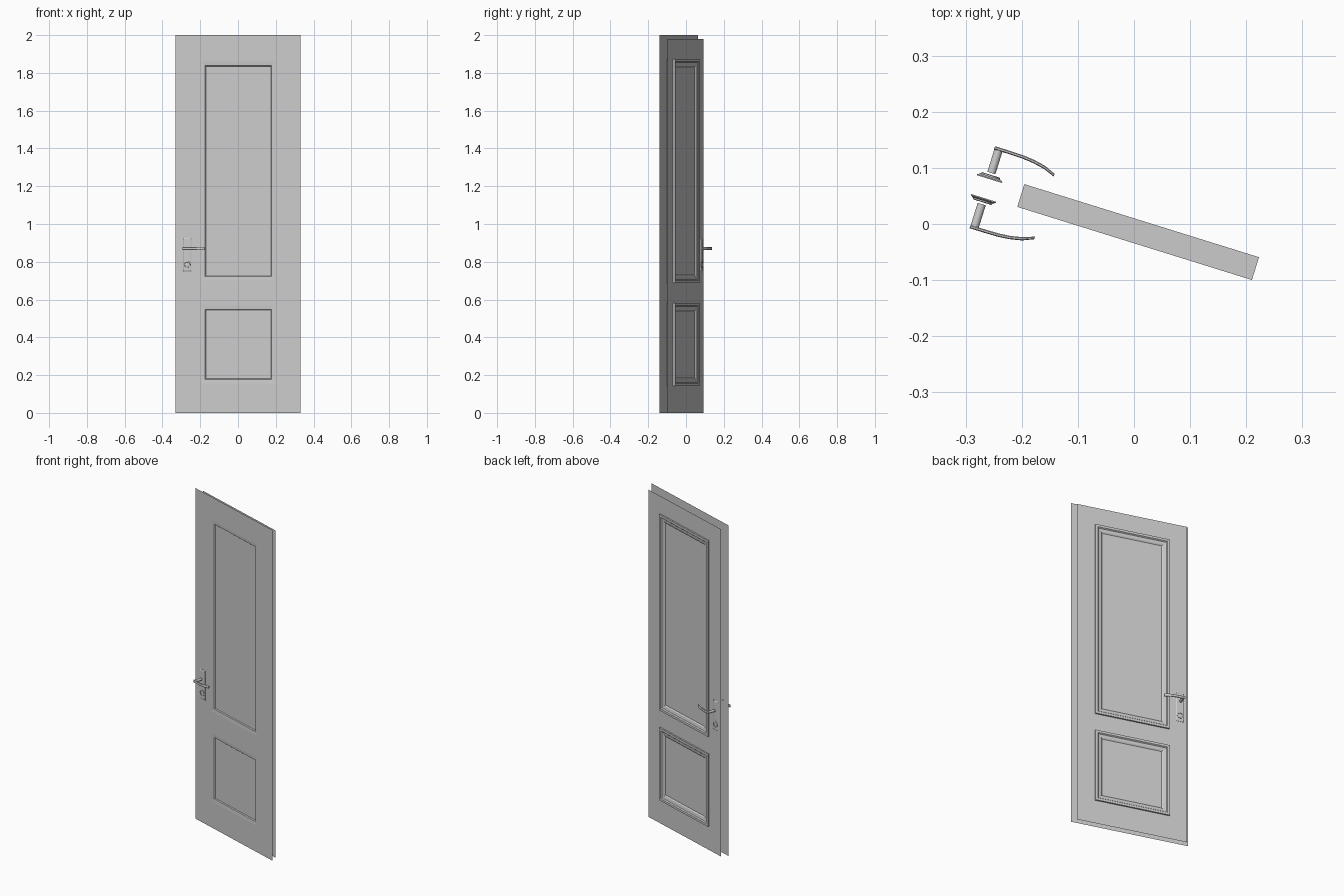
import bpy, bmesh, math
from mathutils import Matrix

if "Cube" in bpy.data.objects:
    bpy.data.objects.remove(bpy.data.objects["Cube"])

# The door stands slightly ajar: local x runs along the leaf, y through it
PLACE = Matrix.Translation((0, -0.038, 0)) @ Matrix.Rotation(math.radians(-17.3), 4, 'Z')
MID = 0.0185          # middle of the leaf thickness
HX = -0.281           # handle position along the leaf


def finish(name, bm, smooth=False):
    bmesh.ops.remove_doubles(bm, verts=bm.verts, dist=1e-6)
    bmesh.ops.recalc_face_normals(bm, faces=bm.faces)
    me = bpy.data.meshes.new(name)
    bm.to_mesh(me)
    bm.free()
    ob = bpy.data.objects.new(name, me)
    bpy.context.collection.objects.link(ob)
    ob.matrix_world = PLACE
    if smooth:
        bpy.ops.object.select_all(action='DESELECT')
        ob.select_set(True)
        bpy.context.view_layer.objects.active = ob
        bpy.ops.object.shade_smooth_by_angle(angle=math.radians(35))
    return ob


def sheet(name, half, top, y, hole, zs):
    """Flat skin of the leaf with the two panel openings left out."""
    bm = bmesh.new()
    xs = [-half, -hole, hole, half]
    zs = [0] + zs + [top]
    for i in range(3):
        for j in range(5):
            if i == 1 and j in (1, 3):
                continue
            c = [(xs[i], zs[j]), (xs[i + 1], zs[j]), (xs[i + 1], zs[j + 1]), (xs[i], zs[j + 1])]
            bm.faces.new([bm.verts.new((x, y, z)) for x, z in c])
    ob = finish(name, bm)
    me = ob.data
    if me.polygons[0].normal.y * (y - MID) < 0:
        me.flip_normals()


def loft(bm, loops):
    """Bridge closed loops of points and cap both ends."""
    rings = [[bm.verts.new(p) for p in l] for l in loops]
    n = len(rings[0])
    for a, b in zip(rings, rings[1:]):
        for k in range(n):
            bm.faces.new((a[k], a[(k + 1) % n], b[(k + 1) % n], b[k]))
    bm.faces.new(rings[0][::-1])
    bm.faces.new(rings[-1])


def rect(x0, x1, z0, z1, y, inset=0):
    x0, x1, z0, z1 = x0 + inset, x1 - inset, z0 + inset, z1 - inset
    return [(x0, y, z0), (x1, y, z0), (x1, y, z1), (x0, y, z1)]


def disc(x, z, r, y, n=24):
    return [(x + r * math.cos(k * math.tau / n), y, z + r * math.sin(k * math.tau / n)) for k in range(n)]


# Front skin overlaps the smaller back skin (rebated leaf, open edges)
sheet("front_skin", 0.3457, 2.0, 0.0, 0.206, [0.156, 0.57, 0.70, 1.86])
sheet("back_skin", 0.324, 1.98, 0.037, 0.206, [0.156, 0.57, 0.70, 1.86])

# Moulded panels: inset from the outer edge, depth
PROFILE = [(0.0425, 0.010), (0.038, 0.010), (0.034, 0.005), (0.013, 0.0035), (0, 0.0035),
           (0, 0.046), (0.014, 0.046), (0.019, 0.040), (0.036, 0.037), (0.0425, 0.032)]
for name, z0, z1 in (("lower_panel", 0.143, 0.582), ("upper_panel", 0.687, 1.873)):
    bm = bmesh.new()
    loft(bm, [rect(-0.219, 0.219, z0, z1, y, i) for i, y in PROFILE])
    finish(name, bm)

# Lever outline: distance along, offset towards the door
LEVER = [(-0.008, 0), (0.022, 0), (0.045, 0.0005), (0.066, 0.0025), (0.088, 0.007), (0.108, 0.0155)]
for side, s in (("front", -1), ("back", 1)):
    def depth(d):
        return MID + s * d

    # Backplate with chamfered edge
    bm = bmesh.new()
    loft(bm, [rect(HX - 0.0235, HX + 0.0235, 0.748, 0.925, depth(d), i)
              for d, i in ((0.0175, 0), (0.0195, 0), (0.0225, 0.005))])
    finish(side + "_backplate", bm)

    # Lock cylinder ring with recessed centre
    bm = bmesh.new()
    loft(bm, [disc(HX, 0.785, r, depth(d)) for r, d in
              ((0.018, 0.022), (0.018, 0.0245), (0.016, 0.0255), (0.014, 0.0255), (0.013, 0.0235))])
    finish(side + "_lock_ring", bm, True)

    # Round stem
    bm = bmesh.new()
    loft(bm, [disc(HX, 0.87, 0.0075, depth(d)) for d in (0.029, 0.074)])
    finish(side + "_handle_stem", bm, True)

    # Curved flat lever with softened corners
    bm = bmesh.new()
    loops = []
    for u, drop in LEVER:
        t = 0.006 if u < 0.1 else 0.005
        sec = [(0, -0.006), (0, 0.006), (0.0015, 0.008), (t - 0.0015, 0.008),
               (t, 0.006), (t, -0.006), (t - 0.0015, -0.008), (0.0015, -0.008)]
        loops.append([(HX + u, depth(0.0765 - drop - a), 0.87 + z) for a, z in sec])
    loft(bm, loops)
    finish(side + "_handle_lever", bm, True)
